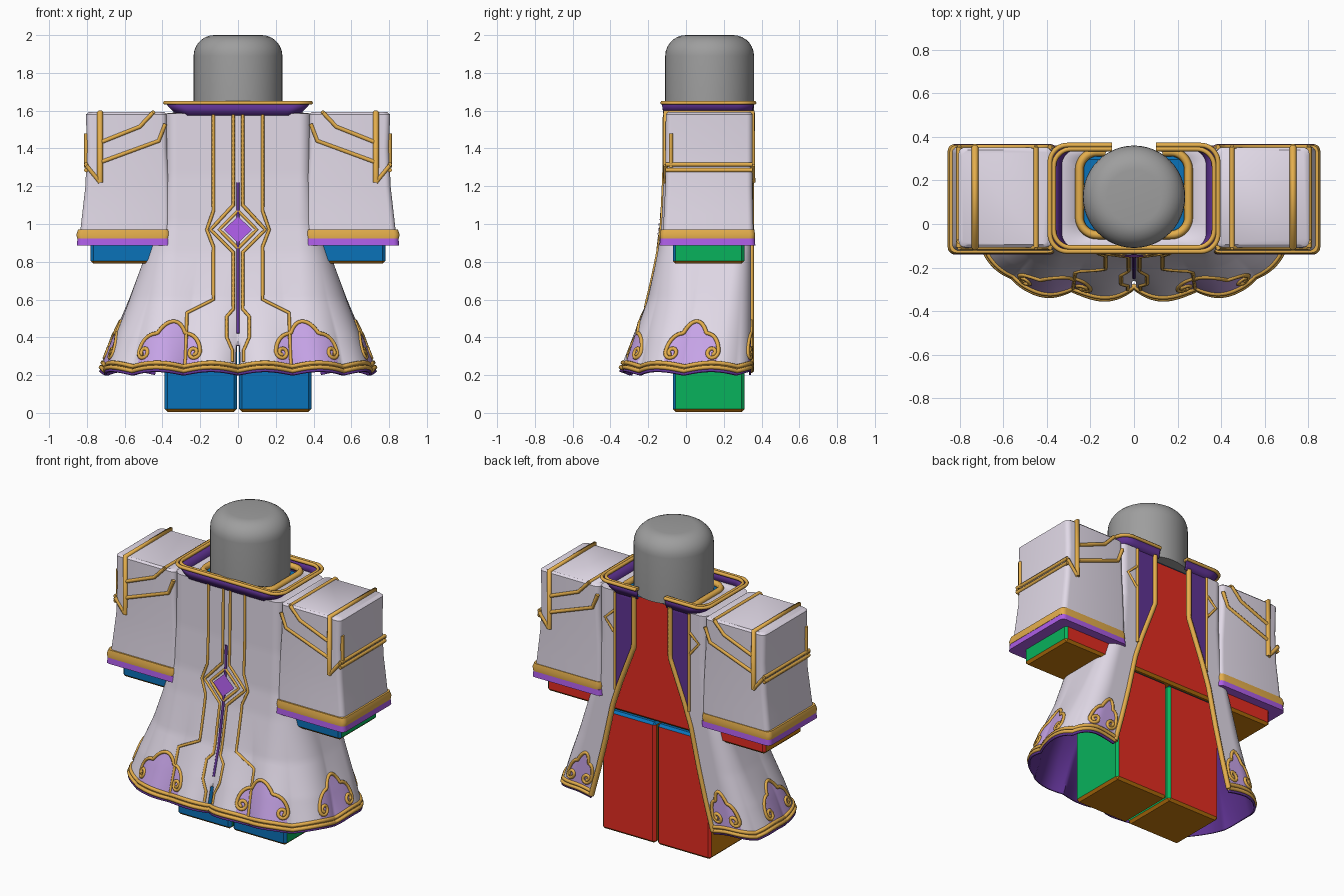
import bpy, bmesh
from math import sin, cos, pi, radians, hypot
from mathutils import Vector

if "Cube" in bpy.data.objects:
    bpy.data.objects.remove(bpy.data.objects["Cube"])


def material(name, code):
    lin = [((int(code[i:i + 2], 16) / 255 + 0.055) / 1.055) ** 2.4 for i in (0, 2, 4)] + [1]
    m = bpy.data.materials.new(name)
    m.use_nodes = True
    m.diffuse_color = lin
    m.node_tree.nodes["Principled BSDF"].inputs["Base Color"].default_value = lin
    return m


white = material("pale cloth", "E4DCEA")
lilac = material("lilac panel", "C9A6EA")
dark = material("dark purple", "603394")
violet = material("bright violet", "AE5EE8")
gold = material("gold trim", "E4AE4C")
gray = material("head gray", "9E9E9E")
blue = material("blue", "0A72B8")
red = material("red", "E42C20")
green = material("green", "08B25C")
brown = material("brown", "C97C0E")


def finish(name, bm, mats, angle=None):
    me = bpy.data.meshes.new(name)
    bm.to_mesh(me)
    bm.free()
    for m in mats:
        me.materials.append(m)
    ob = bpy.data.objects.new(name, me)
    bpy.context.collection.objects.link(ob)
    if angle:
        bpy.ops.object.select_all(action="DESELECT")
        ob.select_set(True)
        bpy.context.view_layer.objects.active = ob
        bpy.ops.object.shade_smooth_by_angle(angle=radians(angle))
    return ob


def tube(name, paths, radius, mat):
    cu = bpy.data.curves.new(name, "CURVE")
    cu.dimensions = "3D"
    cu.bevel_depth, cu.bevel_resolution, cu.use_fill_caps = radius, 1, True
    for path in paths:
        sp = cu.splines.new("POLY")
        sp.points.add(len(path) - 1)
        for p, co in zip(sp.points, path):
            p.co = (*co, 1)
    cu.materials.append(mat)
    bpy.context.collection.objects.link(bpy.data.objects.new(name, cu))


def both(paths):
    return paths + [[(-x, y, z) for x, y, z in p] for p in paths]


def dense(points, step=0.025):
    out = [points[0]]
    for p, q in zip(points, points[1:]):
        n = max(1, int(hypot(q[0] - p[0], q[1] - p[1]) / step))
        out += [tuple(a + (b - a) * i / n for a, b in zip(p, q)) for i in range(1, n + 1)]
    return out


# Inner body blocks, coloured by the direction of each face
def block(name, x0, x1, z0, z1):
    bm = bmesh.new()
    bmesh.ops.create_cube(bm, size=1)
    for v in bm.verts:
        v.co = ((x0 + x1) / 2 + v.co.x * (x1 - x0), 0.12 + v.co.y * 0.38,
                (z0 + z1) / 2 + v.co.z * (z1 - z0))
    bm.normal_update()
    for f in bm.faces:
        n = f.normal
        f.material_index = (1 if n.y > .5 else 2 if n.x > .5 else
                            3 if n.x < -.5 or n.z < -.5 else 0)
    mod = finish(name, bm, [blue, red, green, brown]).modifiers.new("Bevel", "BEVEL")
    mod.width, mod.segments = 0.015, 1


block("torso", -0.37, 0.37, 0.795, 1.588)
for side, s in (("left", 1), ("right", -1)):
    block(side + "_leg", *sorted((s * 0.006, s * 0.388)), 0.005, 0.785)
    block(side + "_arm", *sorted((s * 0.41, s * 0.78)), 0.79, 1.57)

# Head
bm = bmesh.new()
bmesh.ops.create_cone(bm, cap_ends=True, segments=48, radius1=0.235, radius2=0.235, depth=0.405)
bmesh.ops.translate(bm, verts=bm.verts, vec=(0, 0.125, 1.7975))
rim = [e for e in bm.edges if all(v.co.z > 1.9 for v in e.verts)]
bmesh.ops.bevel(bm, geom=rim, offset=0.11, segments=7, profile=0.5, affect="EDGES")
finish("head", bm, [gray], 40)


# Half of a rounded rectangle, walked from front centre (0) to back opening (1)
def outline(s, a, f, b, r, r2, o):
    runs = [a - r, r * pi / 2, b - f - r - r2, r2 * pi / 2, a - r2 - o]
    d = s * sum(runs)
    if d < runs[0]:
        return d, f, 0, -1
    d -= runs[0]
    if d < runs[1]:
        t = d / r
        return a - r + r * sin(t), f + r - r * cos(t), sin(t), -cos(t)
    d -= runs[1]
    if d < runs[2]:
        return a, f + r + d, 1, 0
    d -= runs[2]
    if d < runs[3]:
        t = d / r2
        return a - r2 + r2 * cos(t), b - r2 + r2 * sin(t), cos(t), sin(t)
    return a - r2 - (d - runs[3]), b, 0, 1


# Robe shape: z, half width, front y, front radius, back radius, back opening
SHAPE = [(.2, .725, -.325, .37, .15, .44), (.4, .655, -.265, .3, .14, .385),
         (.6, .575, -.2, .24, .12, .335), (.85, .485, -.15, .16, .09, .28),
         (1.0, .42, -.13, .1, .07, .23), (1.26, .385, -.118, .06, .05, .13),
         (1.6, .385, -.115, .06, .05, .13)]
TOP = 1.585


def robe(s, z):
    for lo, hi in zip(SHAPE, SHAPE[1:]):
        if z <= hi[0]:
            break
    t = (z - lo[0]) / (hi[0] - lo[0])
    a, f, r, r2, o = [p + (q - p) * t for p, q in zip(lo[1:], hi[1:])]
    x, y, nx, ny = outline(abs(s), a, f, 0.345, r, r2, o)
    depth = 0.07 * (1 - 0.6 * min(1, 3 * abs(s)))
    fold = depth * max(0, (0.85 - z) / 0.63) ** 2 * (abs(sin(5 * pi * s)) - 0.4)
    if ny > 0:
        fold *= 1 - ny
    x += nx * fold
    return (x if s >= 0 else -x), y + ny * fold, z


def hem(s):
    return 0.2 + 0.02 * abs(sin(5 * pi * s))


def neck(s, a, f, b, o, z):
    x, y, _, _ = outline(abs(s), a, f, b, 0.08, 0.08, o)
    return (x if s >= 0 else -x), y, z


# Scalloped hem panels: position along the hem and half width
PANELS = [(0.265, 0.185), (0.62, 0.155), (0.915, 0.1)]
LENGTH = 1.45


def scallop(t):
    return 0.86 + 0.16 * abs(sin(3 * t))


def in_panel(s, z):
    for c, w in PANELS:
        dx, dz = (abs(s) - c) * LENGTH / w, (z - 0.25) / 0.23
        if dz < 0 and abs(dx) < 0.86:
            return True
        d = Vector((dx, dz))
        if 0 < d.length < 1.1 and d.length < scallop(d.angle(Vector((1, 0)))):
            return True
    return False


# Robe cloth with hem band, panels, lapels and a short slit at the front
COLS, ROWS = 300, 64
bm = bmesh.new()
grid = []
ss = [2 * i / COLS - 1 for i in range(COLS + 1)]
for j in range(ROWS + 1):
    v = (j / ROWS) ** 1.3
    grid.append([bm.verts.new(robe(s, hem(s) + (TOP - hem(s)) * v)) for s in ss])
grid.append([bm.verts.new(neck(s, .26, -.06, .335, .13, 1.598)) for s in ss])
for j in range(ROWS + 1):
    for i in range(COLS):
        corners = (grid[j][i], grid[j][i + 1], grid[j + 1][i + 1], grid[j + 1][i])
        s, z = (ss[i] + ss[i + 1]) / 2, corners[0].co.z
        if abs(s) < 1 / COLS + 0.001 and 0.25 < z < 0.35:
            continue
        f = bm.faces.new(corners)
        c = f.calc_center_median()
        if c.z < hem(s) + 0.012:
            f.material_index = 3
        elif c.z < hem(s) + 0.05:
            f.material_index = 2
        elif c.z < 0.55 and in_panel(s, c.z):
            f.material_index = 1
        elif c.y > 0.335 and abs(c.x) < 0.265 and 0.9 < c.z < TOP:
            f.material_index = 3
ob = finish("robe", bm, [white, lilac, gold, dark], 45)
mod = ob.modifiers.new("Lining", "SOLIDIFY")
mod.thickness, mod.offset = 0.012, -1
mod.material_offset = mod.material_offset_rim = 3

# Gold edges of the robe
fine = [i / 120 - 1 for i in range(241)]
tube("hem_trim", [[robe(s, hem(s) + h) for s in fine] for h in (0.022, 0.046)], 0.012, gold)
tube("opening_trim", both([[robe(1, 0.22 + i * (TOP - 0.22) / 50) for i in range(51)]]), 0.016, gold)
tube("neckline_trim", [[neck(s, .25, -.05, .33, .13, 1.6) for s in fine]], 0.02, gold)

# Gold scalloped arches with curled ends
arches = []
for c, w in PANELS:
    path = []
    for i in range(61):
        t = pi * (0.1 + 0.8 * i / 60)
        path.append((cos(t) * w * scallop(t), 0.25 + 0.23 * sin(t) * scallop(t)))
    x, z = path[-1]
    curl = []
    for i in range(17):
        a, r = pi + i * 0.5, 0.034 * (1 - i / 24)
        curl.append((x + 0.034 + r * cos(a), z + r * sin(a)))
    path = [(-p, q) for p, q in reversed(curl)] + path + curl
    arches.append([robe(min(1, c + dx / LENGTH), z) for dx, z in path])
tube("hem_arches", both(arches), 0.011, gold)


# Front braid lines laid on the robe
def on_front(x, z):
    lo, hi = 0, 0.6
    for _ in range(25):
        mid = (lo + hi) / 2
        lo, hi = (mid, hi) if robe(mid, z)[0] < x else (lo, mid)
    return robe(lo, z)


BRAIDS = [[(.13, 1.58), (.13, 1.07), (.165, .97), (.13, .88), (.13, .6), (.27, .53), (.28, .24)],
          [(.025, 1.58), (.025, 1.1), (.145, .97), (.025, .85), (.025, .55), (.06, .51),
           (.06, .4), (.03, .33), (.03, .27)],
          [(0, 1.07), (.1, .97), (0, .87)]]
tube("front_braid", both([[on_front(x, z) for x, z in dense(b)] for b in BRAIDS]), 0.009, gold)
tube("front_seam", [[on_front(0, 0.42 + i * 0.02) for i in range(41)]], 0.009, dark)
bm = bmesh.new()
bm.faces.new([bm.verts.new((x, robe(0, z)[1] - 0.012, z))
              for x, z in ((0, .9), (.075, .97), (0, 1.04), (-.075, .97))])
finish("front_gem", bm, [violet])

# Lapel edging on the back
tube("lapel_trim", both([[(.265, .347, 1.58), (.265, .347, .95)],
                         [(.27, .347, 1.46), (.335, .347, 1.4), (.27, .347, 1.32)]]), 0.009, gold)

# Flared collar with a flat gold rim
bm = bmesh.new()
low = [bm.verts.new(neck(s, .325, -.119, .347, .1, 1.575)) for s in fine]
high = [bm.verts.new(neck(s, .383, -.128, .362, .1, 1.638)) for s in fine]
for i in range(len(fine) - 1):
    bm.faces.new((low[i], low[i + 1], high[i + 1], high[i]))
ob = finish("collar", bm, [dark], 40)
ob.modifiers.new("Thickness", "SOLIDIFY").thickness = 0.006
tube("collar_trim", [[neck(s, .386 - d, -.126 + d, .362 - d, .1, 1.641) for s in fine]
                     for d in (0, 0.018)], 0.011, gold)


# Sleeves lofted through rounded rectangles: z, x0, x1, y0, y1
def loft(name, rows, side, mats):
    bm = bmesh.new()
    rings = []
    for z, x0, x1, y0, y1 in rows:
        ring = []
        for k, (cx, cy) in enumerate(((x1, y1), (x0, y1), (x0, y0), (x1, y0))):
            for i in range(6):
                t = pi / 2 * (k + i / 5)
                px = cx + 0.03 * (cos(t) - (1 if cx == x1 else -1))
                py = cy + 0.03 * (sin(t) - (1 if cy == y1 else -1))
                ring.append(bm.verts.new((side * px, py, z)))
        rings.append(ring)
    for p, q in zip(rings, rings[1:]):
        for i in range(len(p)):
            k = (i + 1) % len(p)
            bm.faces.new((p[i], p[k], q[k], q[i]))
    bm.faces.new(rings[0])
    bm.faces.new(rings[-1])
    bmesh.ops.recalc_face_normals(bm, faces=bm.faces)
    finish(name, bm, mats, 40)


SLEEVE = [(1.592, .39, .79, -.095, .34), (1.58, .378, .805, -.107, .352),
          (1.4, .375, .8, -.108, .352), (1.2, .363, .808, -.11, .352),
          (1.05, .36, .825, -.117, .355), (.9, .362, .842, -.126, .358)]
for side, s in (("left", 1), ("right", -1)):
    loft(side + "_sleeve", SLEEVE, s, [white])
    loft(side + "_cuff_gold", [(.922, .362, .852, -.137, .364), (.945, .358, .855, -.138, .366),
                               (.972, .362, .846, -.132, .361)], s, [gold])
    loft(side + "_cuff_violet", [(.886, .355, .853, -.14, .367), (.923, .357, .85, -.137, .364)],
         s, [violet])

# Sleeve braids on front and back, crossing the top
F, B = -0.108, 0.353
wide = [[(.73, F, 1.22), (.73, F, 1.592), (.73, B, 1.592), (.73, B, 1.22)]]
thin = [[(.45, F, 1.59), (.45, B, 1.59)]]
for y in (F, B):
    thin += [[(.45, y, 1.59), (.52, y, 1.515), (.72, y, 1.435)],
             [(.385, y, 1.53), (.42, y, 1.44), (.72, y, 1.33)],
             [(.803, y, 1.31), (.73, y, 1.22)]]
thin += [[(.804, F, z), (.804, B, z)] for z in (1.285, 1.315)]
thin += [[(.803, -.08, 1.3), (.803, -.08, 1.48)]]
tube("sleeve_stripes", both(wide), 0.016, gold)
tube("sleeve_braid", both(thin), 0.012, gold)
